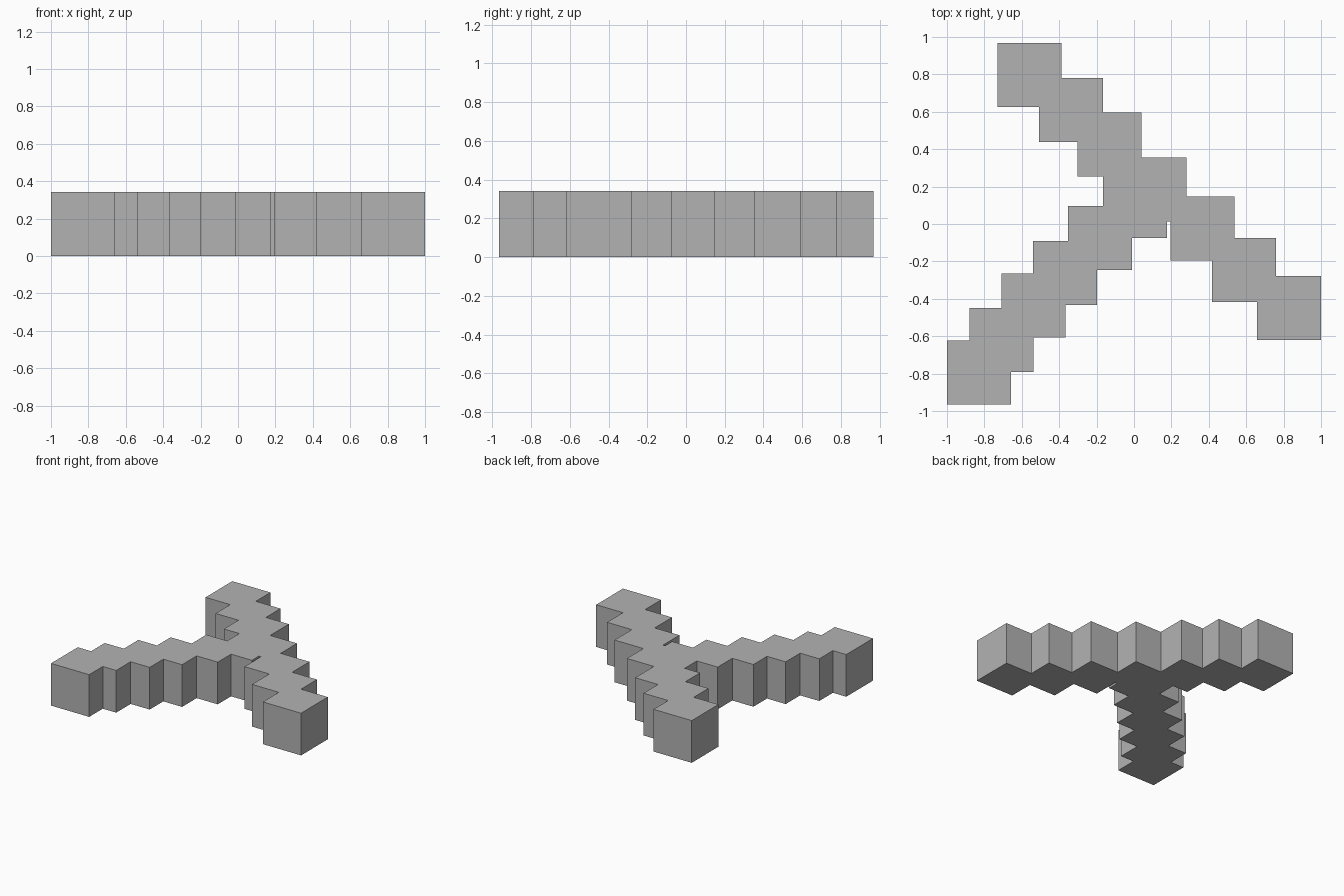
import bpy

cube = bpy.data.objects.get("Cube")
if cube:
    bpy.data.objects.remove(cube, do_unlink=True)

SIZE = 0.342  # edge of every block

# Single plain grey
grey = bpy.data.materials.new("plain grey")
grey.use_nodes = True
colour = (0.45, 0.45, 0.45, 1)
grey.diffuse_color = colour
grey.node_tree.nodes["Principled BSDF"].inputs["Base Color"].default_value = colour


def block(name, x, y):
    """Cube standing on the ground, centred on (x, y)."""
    bpy.ops.mesh.primitive_cube_add(size=SIZE, location=(x, y, SIZE / 2))
    obj = bpy.context.object
    obj.name = name
    obj.data.name = name
    obj.data.materials.append(grey)


# Long diagonal bar, from back to front
long_bar = [(-0.558, 0.797), (-0.337, 0.61), (-0.132, 0.424), (0.109, 0.185),
            (0.367, -0.025), (0.589, -0.246), (0.829, -0.45)]
# Side arm, from its tip to the joint
side_arm = [(-0.829, -0.794), (-0.709, -0.62), (-0.538, -0.435),
            (-0.37, -0.261), (-0.181, -0.074), (0.006, 0.096)]

for part, centres in (("long_bar_block", long_bar), ("side_arm_block", side_arm)):
    for i, (x, y) in enumerate(centres, 1):
        block(f"{part}_{i}", x, y)
